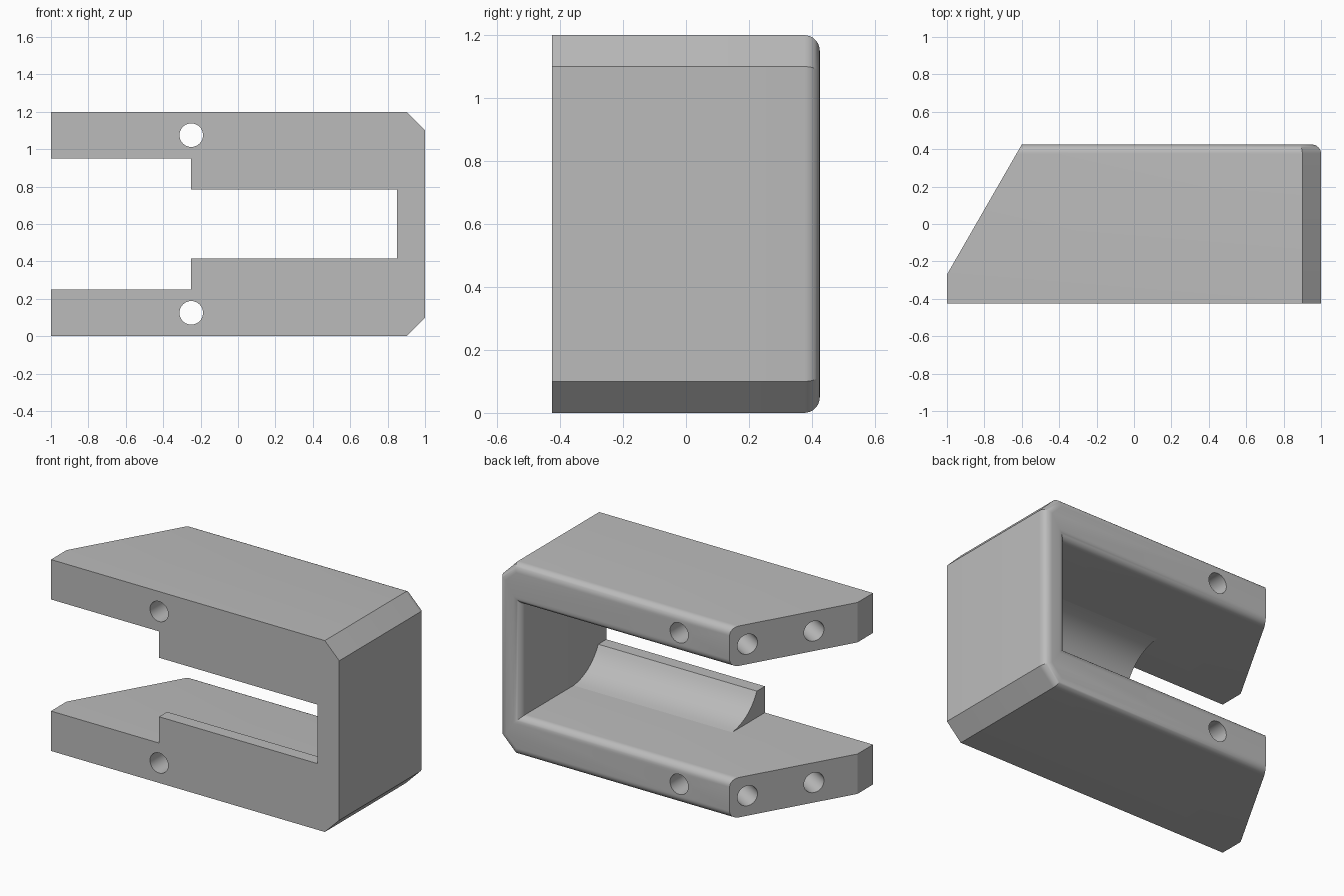
import bpy, bmesh, math
from mathutils import Vector, Matrix

cube = bpy.data.objects.get("Cube")
if cube:
    bpy.data.objects.remove(cube)

HALF_DEPTH = 0.425
HEIGHT = 1.2
ARM = 0.25           # thickness of each arm
HOLE_R = 0.063
HOLE_Z = (0.125, HEIGHT - 0.125)

grey = bpy.data.materials.new("plain grey")
grey.use_nodes = True
colour = (0.5, 0.5, 0.5, 1)
grey.diffuse_color = colour
grey.node_tree.nodes["Principled BSDF"].inputs["Base Color"].default_value = colour


def make_object(name, bm):
    bmesh.ops.recalc_face_normals(bm, faces=bm.faces[:])
    mesh = bpy.data.meshes.new(name)
    bm.to_mesh(mesh)
    bm.free()
    obj = bpy.data.objects.new(name, mesh)
    mesh.materials.append(grey)
    bpy.context.collection.objects.link(obj)
    return obj


def activate(obj):
    bpy.ops.object.select_all(action='DESELECT')
    obj.select_set(True)
    bpy.context.view_layer.objects.active = obj


def prism(points, offset):
    """Extrude a closed outline along an offset vector."""
    bm = bmesh.new()
    face = bm.faces.new([bm.verts.new(p) for p in points])
    out = bmesh.ops.extrude_face_region(bm, geom=[face], use_keep_orig=True)
    verts = [g for g in out["geom"] if isinstance(g, bmesh.types.BMVert)]
    bmesh.ops.translate(bm, verts=verts, vec=offset)
    return bm


# C-shaped body with chamfered right corners
lower = [(0.85, ARM), (-1, ARM), (-1, 0), (0.9, 0), (1, 0.1)]
outline = lower + [(x, HEIGHT - z) for x, z in reversed(lower)]
bm = prism([(x, -HALF_DEPTH, z) for x, z in outline], (0, 2 * HALF_DEPTH, 0))

# Round the rear rim, leaving the arm ends sharp
rim = [e for e in bm.edges
       if all(v.co.y > 0.4 for v in e.verts) and any(v.co.x > -0.9 for v in e.verts)]
bmesh.ops.bevel(bm, geom=rim, offset=0.05, segments=8, profile=0.5, affect='EDGES')

# Slanted cut across both arm ends
slant_start = Vector((-1, -0.27, 0))
slant_end = Vector((-0.6, HALF_DEPTH, 0))
along = (slant_end - slant_start).normalized()
normal = Vector((-along.y, along.x, 0))
bmesh.ops.bisect_plane(bm, geom=bm.verts[:] + bm.edges[:] + bm.faces[:], dist=1e-5,
                       plane_co=slant_start, plane_no=normal, clear_outer=True)
bmesh.ops.holes_fill(bm, edges=[e for e in bm.edges if e.is_boundary], sides=0)
body = make_object("clamp_body", bm)


# Round bores: one through each arm, two blind ones in each slanted end
def drill(centre, direction, depth):
    bm = bmesh.new()
    turn = Vector(direction).to_track_quat('Z', 'Y').to_matrix().to_4x4()
    bmesh.ops.create_cone(bm, cap_ends=True, segments=40, radius1=HOLE_R, radius2=HOLE_R,
                          depth=depth, matrix=Matrix.Translation(centre) @ turn)
    cutter = make_object("bore_cutter", bm)
    cutter.hide_render = True
    activate(body)
    mod = body.modifiers.new("bore", 'BOOLEAN')
    mod.operation = 'DIFFERENCE'
    mod.solver = 'EXACT'
    mod.object = cutter
    bpy.ops.object.modifier_apply(modifier=mod.name)
    bpy.data.objects.remove(cutter)


for z in HOLE_Z:
    drill(Vector((-0.25, 0, z)), (0, 1, 0), 1.2)
    for t in (0.34, 0.86):
        drill(slant_start.lerp(slant_end, t) + Vector((0, 0, z)), normal, 0.7)

# Jaw ledges with a concave rear slope, mirrored above and below the slot
LEDGE_TOP = 0.415
profile = [(-HALF_DEPTH, ARM), (-HALF_DEPTH, LEDGE_TOP)]
STEPS = 10
start, end, control = Vector((-0.345, LEDGE_TOP)), Vector((-0.1, ARM)), Vector((-0.27, 0.27))
for i in range(STEPS + 1):
    t = i / STEPS
    profile.append(tuple(start * (1 - t) ** 2 + control * 2 * t * (1 - t) + end * t * t))

ledges = []
for name, flip in (("lower_jaw_ledge", False), ("upper_jaw_ledge", True)):
    pts = [(-0.25, y, HEIGHT - z if flip else z) for y, z in profile]
    ledges.append(make_object(name, prism(pts, (1.1, 0, 0))))

for obj in [body] + ledges:
    activate(obj)
    bpy.ops.object.shade_smooth_by_angle(angle=math.radians(25))
